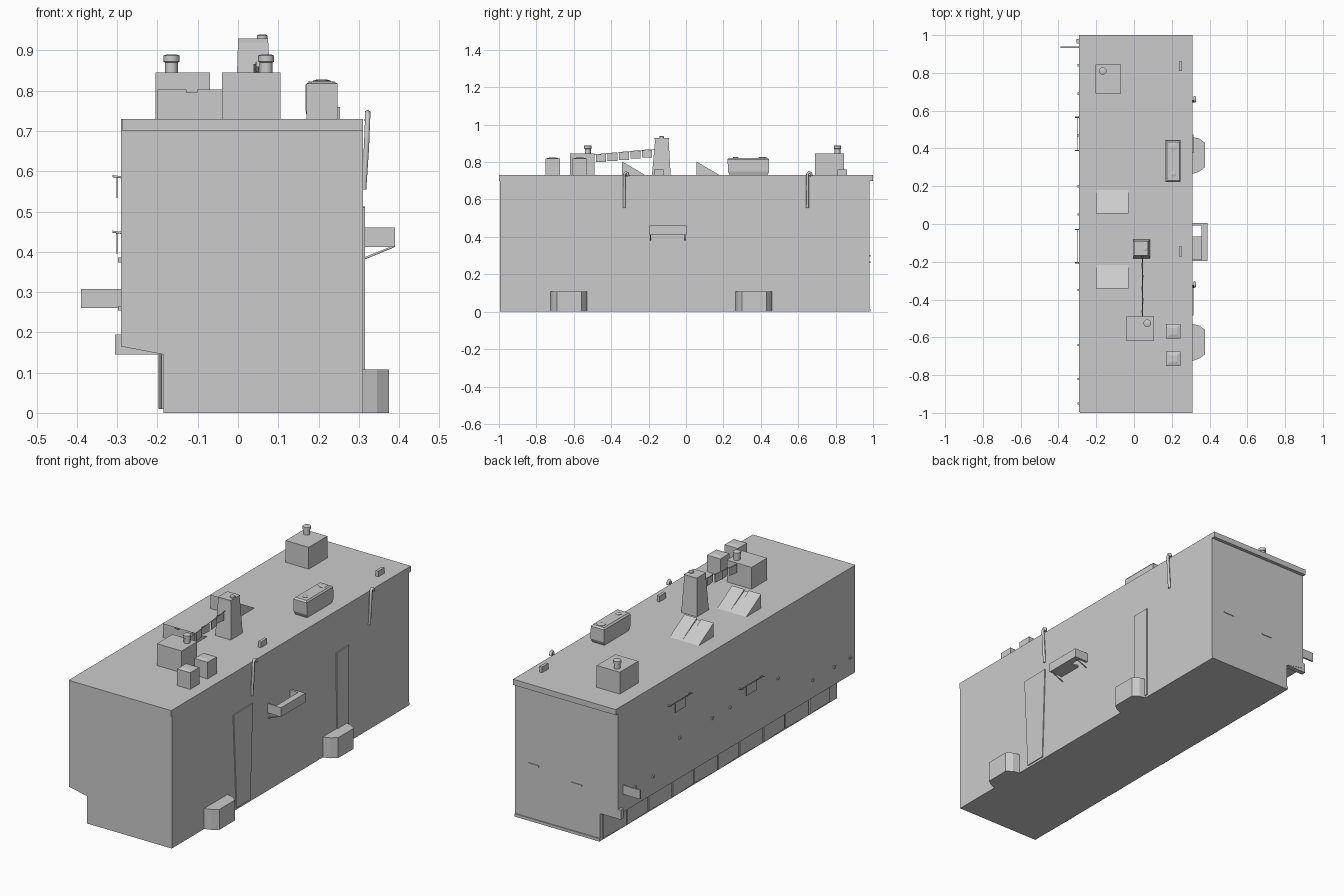
import bpy, bmesh, math
from mathutils import Vector

if "Cube" in bpy.data.objects:
    bpy.data.objects.remove(bpy.data.objects["Cube"])


def finish(bm, name, smooth=None):
    bmesh.ops.recalc_face_normals(bm, faces=bm.faces)
    me = bpy.data.meshes.new(name)
    bm.to_mesh(me)
    bm.free()
    ob = bpy.data.objects.new(name, me)
    bpy.context.collection.objects.link(ob)
    if smooth:
        bpy.ops.object.select_all(action='DESELECT')
        ob.select_set(True)
        bpy.context.view_layer.objects.active = ob
        bpy.ops.object.shade_smooth_by_angle(angle=math.radians(smooth))
    return ob


def loft(name, rings, smooth=None):
    """Skin between equal-sized rings of points, capped at both ends."""
    bm = bmesh.new()
    rows = [[bm.verts.new(p) for p in ring] for ring in rings]
    n = len(rows[0])
    for a, b in zip(rows, rows[1:]):
        for i in range(n):
            bm.faces.new((a[i], a[(i + 1) % n], b[(i + 1) % n], b[i]))
    bm.faces.new(rows[0])
    bm.faces.new(rows[-1])
    return finish(bm, name, smooth)


def rect(x0, x1, y0, y1, z):
    return [(x0, y0, z), (x1, y0, z), (x1, y1, z), (x0, y1, z)]


def box(name, x0, x1, y0, y1, z0, z1):
    return loft(name, [rect(x0, x1, y0, y1, z0), rect(x0, x1, y0, y1, z1)])


def extrude_x(name, profile, x0, x1):
    return loft(name, [[(x, y, z) for y, z in profile] for x in (x0, x1)])


def lathe(name, x, y, profile, n=12):
    ang = [2 * math.pi * i / n for i in range(n)]
    return loft(name, [[(x + r * math.cos(a), y + r * math.sin(a), z) for a in ang]
                       for r, z in profile], 40)


def rod(name, pts, r):
    cu = bpy.data.curves.new(name, 'CURVE')
    cu.dimensions = '3D'
    cu.bevel_depth, cu.bevel_resolution, cu.use_fill_caps = r, 1, True
    sp = cu.splines.new('POLY')
    sp.points.add(len(pts) - 1)
    for p, q in zip(sp.points, pts):
        p.co = (*q, 1)
    ob = bpy.data.objects.new(name, cu)
    bpy.context.collection.objects.link(ob)
    return ob


ROOF = 0.73

# Main block with the undercut along its lower left side
section = [(-0.185, 0), (0.31, 0), (0.31, ROOF), (-0.29, ROOF), (-0.29, 0.165), (-0.185, 0.145)]
loft('main_block', [[(x, y, z) for x, z in section] for y in (-0.995, 0.982)])

# Cornices and rear base strip
box('front_cornice', -0.287, 0.31, -1.0, -0.99, 0.70, ROOF)
box('rear_cornice', -0.29, 0.31, 0.98, 1.0, 0.70, ROOF)
box('rear_base_strip', -0.185, 0.31, 0.98, 0.987, 0, 0.015)

# Panels under the overhang, alternately tilted
n = 10
step = 1.9 / n
for i in range(n):
    y0, y1 = -0.93 + i * step, -0.93 + (i + 1) * step - 0.01
    a, b = (-0.198, -0.19) if i % 2 else (-0.19, -0.198)
    loft('lower_panel', [[(a, y0, z), (b, y1, z), (-0.184, y1, z), (-0.184, y0, z)]
                         for z in (0.01, 0.145)])

# Tall tapered panels on the right wall
for yt0, yt1, yb0, yb1 in [(-0.485, -0.325, -0.46, -0.345), (0.375, 0.475, 0.38, 0.475)]:
    extrude_x('tall_wall_panel', [(yb0, 0.012), (yb1, 0.012), (yt1, 0.513), (yt0, 0.51)], 0.309, 0.315)

# Bay blocks at the foot of the right wall
for y in (-0.625, 0.365):
    loft('base_bay', [[(0.31, y - 0.10, z), (0.345, y - 0.088, z), (0.375, y - 0.065, z),
                       (0.375, y + 0.065, z), (0.345, y + 0.088, z), (0.31, y + 0.095, z)]
                      for z in (0, 0.108)])

# Balcony with hatch, parapet and struts
box('balcony_floor', 0.31, 0.388, -0.195, -0.065, 0.412, 0.42)
box('balcony_outer_wall', 0.357, 0.39, -0.195, 0.005, 0.412, 0.46)
box('balcony_front_wall', 0.31, 0.39, -0.197, -0.188, 0.412, 0.46)
box('balcony_rear_wall', 0.31, 0.39, -0.008, 0.005, 0.412, 0.46)
for y in (-0.19, -0.005):
    rod('balcony_strut', [(0.386, y, 0.413), (0.31, y, 0.382)], 0.003)

# Hooked poles on the right wall
for y in (-0.33, 0.65):
    rod('wall_pole', [(0.312, y, 0.555), (0.319, y, 0.66), (0.322, y, 0.735),
                      (0.322, y + 0.008, 0.745), (0.322, y + 0.018, 0.74), (0.321, y + 0.02, 0.725)], 0.0075)

# Roof huts with flues
for x0, x1, y0, y1, fx, fy in [(-0.205, -0.07, 0.69, 0.845, -0.165, 0.81),
                               (-0.04, 0.105, -0.62, -0.49, 0.07, -0.525)]:
    box('roof_hut', x0, x1, y0, y1, ROOF, 0.845)
    lathe('hut_flue', fx, fy, [(0.016, 0.843), (0.016, 0.87), (0.02, 0.872), (0.02, 0.887), (0.012, 0.89)])

# Square roof vents
for y in (-0.568, -0.713):
    x0, x1, y0, y1 = 0.17, 0.247, y - 0.038, y + 0.038
    loft('roof_vent', [rect(x0, x1, y0, y1, ROOF), rect(x0, x1, y0, y1, 0.818),
                       rect(x0 + 0.02, x1 - 0.02, y0 + 0.02, y1 - 0.02, 0.824)])

# Oblong tank with two caps
loft('roof_tank', [rect(0.172, 0.24, 0.235, 0.435, ROOF), rect(0.168, 0.246, 0.225, 0.445, 0.75),
                   rect(0.168, 0.246, 0.222, 0.443, 0.815), rect(0.175, 0.24, 0.23, 0.435, 0.823)])
for y, r in ((0.41, 0.022), (0.265, 0.015)):
    lathe('tank_cap', 0.208, y, [(r, 0.82), (r, 0.825), (r * 0.5, 0.828)])

# Tapered chimney with pots
loft('chimney', [rect(-0.006, 0.085, -0.182, -0.082, ROOF), rect(0, 0.075, -0.165, -0.093, 0.92),
                 rect(0, 0.075, -0.168, -0.09, 0.92), rect(0, 0.075, -0.168, -0.09, 0.93)])
lathe('chimney_pot', 0.06, -0.13, [(0.013, 0.925), (0.013, 0.937), (0.009, 0.939)])

# Sloped skylights, each a pair of wedges
for y in (-0.342, 0.055):
    for x0, x1 in ((-0.2, -0.128), (-0.102, -0.03)):
        extrude_x('skylight', [(y, ROOF), (y + 0.125, ROOF), (y, 0.803)], x0, x1)
    extrude_x('skylight_valley', [(y, ROOF), (y + 0.125, ROOF), (y, 0.795)], -0.13, -0.1)

# Flag line between the front hut and the chimney
p, q = Vector((0.045, -0.49, 0.84)), Vector((0.045, -0.165, 0.87))
rod('flag_line', [p, q], 0.0015)
for i in range(5):
    c = p.lerp(q, 0.1 + 0.19 * i)
    x = c.x + (0.006 if i % 2 else -0.006)
    drop = 0.042
    loft('flag', [[(x - 0.001, c.y - 0.024, z), (x + 0.001, c.y - 0.024, z),
                   (c.x + 0.001, c.y + 0.03, z), (c.x - 0.001, c.y + 0.03, z)]
                  for z in (c.z - drop, c.z)])

# Small roof blocks
for y in (0.835, -0.145):
    box('small_roof_block', 0.238, 0.253, y - 0.026, y + 0.026, ROOF, 0.76)

# Projecting sign board near the rear left corner
box('projecting_sign', -0.39, -0.29, 0.932, 0.94, 0.26, 0.308)
box('overhang_block', -0.305, -0.185, 0.955, 0.98, 0.145, 0.195)

# Hanging boards on the left wall
for y0, y1, z in ((0.39, 0.565, 0.588), (-0.205, -0.03, 0.45)):
    for y in (y0, y1):
        rod('board_bracket', [(-0.29, y, z - 0.003), (-0.312, y, z)], 0.003)
    rod('board_rail', [(-0.301, y0, z - 0.004), (-0.301, y1, z - 0.004)], 0.002)
    box('hanging_board', -0.302, -0.299, y0 + 0.045, y1 - 0.045, z - 0.055, z - 0.004)

# Small wall pegs on the left, bars on the rear
for z, ys in ((0.26, (0.84, 0.69, -0.64, -0.82, -0.95)), (0.38, (0.47, 0.2, 0.05, -0.35))):
    for y in ys:
        box('wall_peg', -0.298, -0.289, y - 0.006, y + 0.006, z - 0.006, z + 0.006)
for x, z in ((0.2, 0.30), (-0.05, 0.265)):
    box('rear_bar', x - 0.03, x + 0.03, 0.98, 0.986, z - 0.004, z + 0.004)
